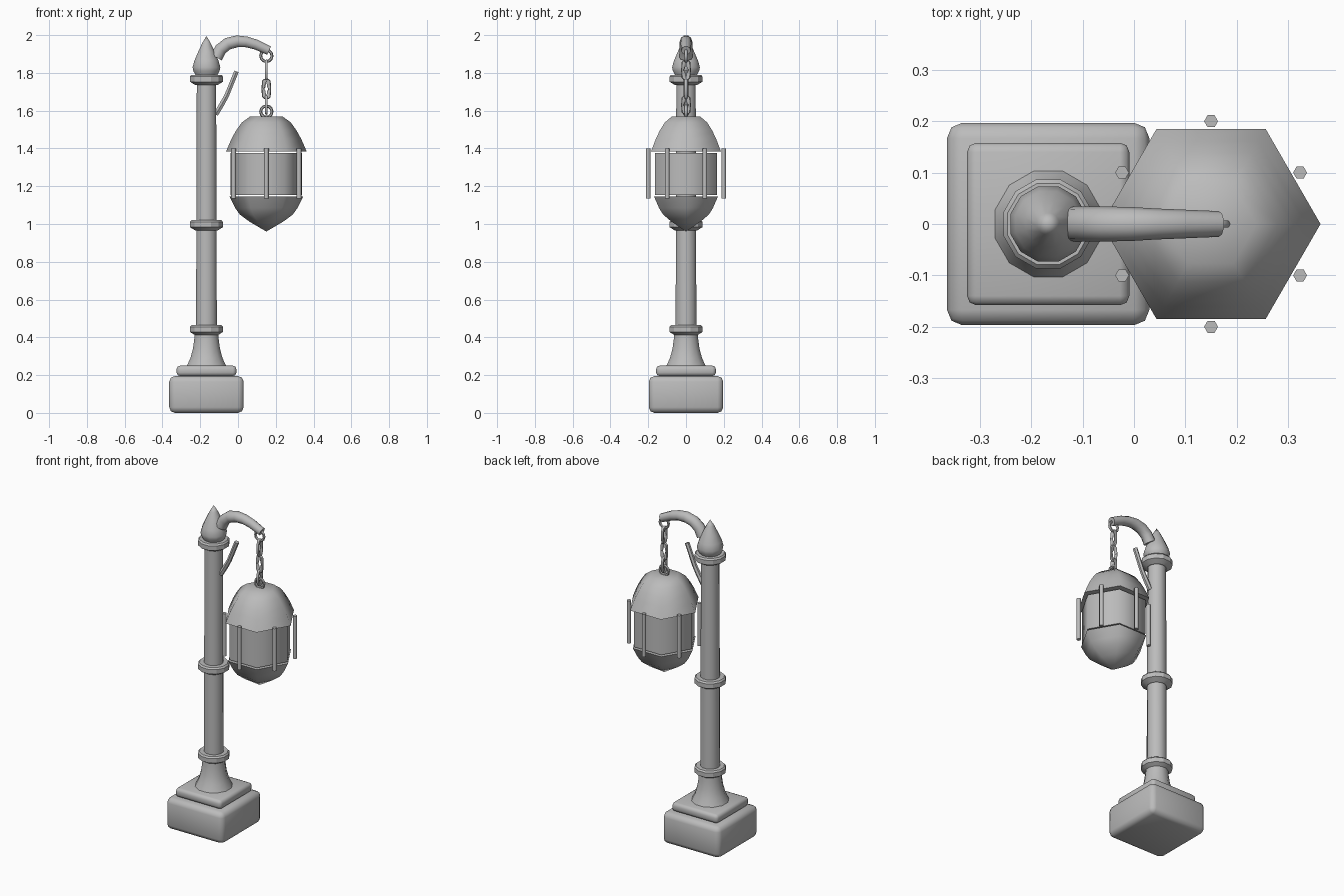
import bpy, bmesh, math
from mathutils import Matrix

cube = bpy.data.objects.get("Cube")
if cube:
    bpy.data.objects.remove(cube, do_unlink=True)

POST_X, LAMP_X = -0.167, 0.15

metal = bpy.data.materials.new("grey_metal")
metal.use_nodes = True
GREY = (0.5, 0.5, 0.5, 1)
metal.diffuse_color = GREY
metal.node_tree.nodes["Principled BSDF"].inputs["Base Color"].default_value = GREY


def finish(obj, angle=40):
    """Apply the material and smooth all but the sharp edges."""
    obj.data.materials.clear()
    obj.data.materials.append(metal)
    bpy.ops.object.select_all(action="DESELECT")
    obj.select_set(True)
    bpy.context.view_layer.objects.active = obj
    bpy.ops.object.shade_smooth_by_angle(angle=math.radians(angle))
    return obj


def new_object(name, bm):
    bmesh.ops.recalc_face_normals(bm, faces=bm.faces)
    mesh = bpy.data.meshes.new(name)
    bm.to_mesh(mesh)
    bm.free()
    obj = bpy.data.objects.new(name, mesh)
    bpy.context.collection.objects.link(obj)
    return obj


def lathe(name, profile, x, sides=12, turn=math.pi / 12, angle=40, y=0):
    """Closed solid of revolution from (radius, height) pairs."""
    bm = bmesh.new()
    rings = []
    for r, z in profile:
        ring = []
        for i in range(sides):
            a = turn + math.tau * i / sides
            ring.append(bm.verts.new((x + r * math.cos(a), y + r * math.sin(a), z)))
        rings.append(ring)
    for low, high in zip(rings, rings[1:]):
        for i in range(sides):
            j = (i + 1) % sides
            bm.faces.new((low[i], low[j], high[j], high[i]))
    bm.faces.new(rings[0])
    bm.faces.new(rings[-1])
    bmesh.ops.remove_doubles(bm, verts=bm.verts, dist=0.0005)
    return finish(new_object(name, bm), angle)


def slab(name, half, low, high, bevel):
    """Square block with rounded edges."""
    bm = bmesh.new()
    bmesh.ops.create_cube(bm, size=1)
    bmesh.ops.scale(bm, vec=(2 * half, 2 * half, high - low), verts=bm.verts)
    bmesh.ops.translate(bm, vec=(POST_X, 0, (low + high) / 2), verts=bm.verts)
    bmesh.ops.bevel(bm, geom=bm.edges[:], offset=bevel, segments=2,
                    profile=0.5, affect="EDGES")
    return finish(new_object(name, bm), 50)


def tube(name, points, resolution):
    """Tapered tube through (x, z, radius) points in the y = 0 plane."""
    curve = bpy.data.curves.new(name, "CURVE")
    curve.dimensions = "3D"
    curve.bevel_depth = 1
    curve.bevel_resolution = resolution
    curve.use_fill_caps = True
    spline = curve.splines.new("POLY")
    spline.points.add(len(points) - 1)
    for p, (x, z, r) in zip(spline.points, points):
        p.co = (x, 0, z, 1)
        p.radius = r
    obj = bpy.data.objects.new(name, curve)
    bpy.context.collection.objects.link(obj)
    bpy.ops.object.select_all(action="DESELECT")
    obj.select_set(True)
    bpy.context.view_layer.objects.active = obj
    bpy.ops.object.convert(target="MESH")
    return finish(bpy.context.object)


def link(name, z, radius, stretch, yaw):
    """Chain link: a torus standing up, its halves pulled apart."""
    bpy.ops.mesh.primitive_torus_add(major_segments=12, minor_segments=6,
                                     major_radius=radius, minor_radius=0.008)
    obj = bpy.context.object
    obj.name = name
    obj.data.transform(Matrix.Rotation(math.pi / 2, 4, "X"))
    for v in obj.data.vertices:
        if abs(v.co.z) > 0.009:
            v.co.z += math.copysign(stretch, v.co.z)
    obj.data.transform(Matrix.Rotation(yaw, 4, "Z"))
    obj.location = (LAMP_X, 0, z)
    return finish(obj, 60)


# Stepped base
slab("base_block", 0.197, 0, 0.195, 0.03)
slab("base_step", 0.158, 0.195, 0.25, 0.018)

# Post with flared foot, collars and pointed cap
lathe("post_foot", [(0.107, 0.25), (0.088, 0.29), (0.074, 0.34),
                    (0.067, 0.39), (0.065, 0.42)], POST_X)
lathe("post", [(0.057, 0.4), (0.053, 1.76)], POST_X)
for name, z in (("lower", 0.41), ("middle", 0.965), ("upper", 1.735)):
    lathe(name + "_collar", [(0.06, z), (0.09, z + 0.018), (0.09, z + 0.046),
                             (0.082, z + 0.055)], POST_X, angle=25)
lathe("post_cap", [(0.058, 1.785), (0.072, 1.81), (0.076, 1.83), (0.066, 1.865),
                   (0.046, 1.91), (0.022, 1.96), (0, 1.995)], POST_X)

# Curved arm and the small brace below it
tube("arm", [(-0.115, 1.882, 0.035), (-0.092, 1.925, 0.034), (-0.055, 1.954, 0.034),
             (-0.005, 1.967, 0.033), (0.045, 1.964, 0.03), (0.095, 1.95, 0.028),
             (0.165, 1.918, 0.025)], 3)
tube("brace", [(-0.118, 1.58, 0.015), (-0.085, 1.635, 0.015), (-0.06, 1.68, 0.014),
               (-0.008, 1.808, 0.014)], 1)

# Chain
link("arm_ring", 1.89, 0.03, 0, 0)
link("chain_link_top", 1.815, 0.018, 0.03, math.pi / 2)
link("chain_link_middle", 1.715, 0.018, 0.03, 0)
link("chain_link_bottom", 1.63, 0.018, 0.026, math.pi / 2)
link("roof_ring", 1.595, 0.03, 0, 0)

# Six-sided lantern: roof, glass body and pointed bowl
HEX = {"sides": 6, "turn": 0, "angle": 65}
lathe("lantern_roof", [(0.213, 1.385), (0.185, 1.45), (0.16, 1.495), (0.13, 1.537),
                       (0.088, 1.568)], LAMP_X, **HEX)
lathe("lantern_body", [(0.19, 1.154), (0.19, 1.376)], LAMP_X, **HEX)
lathe("lantern_bowl", [(0, 0.96), (0.09, 1.013), (0.14, 1.05), (0.165, 1.085),
                       (0.195, 1.145)], LAMP_X, **HEX)

# Upright bars around the lantern
for i in range(6):
    a = math.pi / 6 + i * math.pi / 3
    lathe(f"lantern_bar_{i + 1}", [(0.0135, 1.135), (0.0135, 1.4)],
          LAMP_X + 0.2 * math.cos(a), sides=6, turn=0, angle=65, y=0.2 * math.sin(a))
